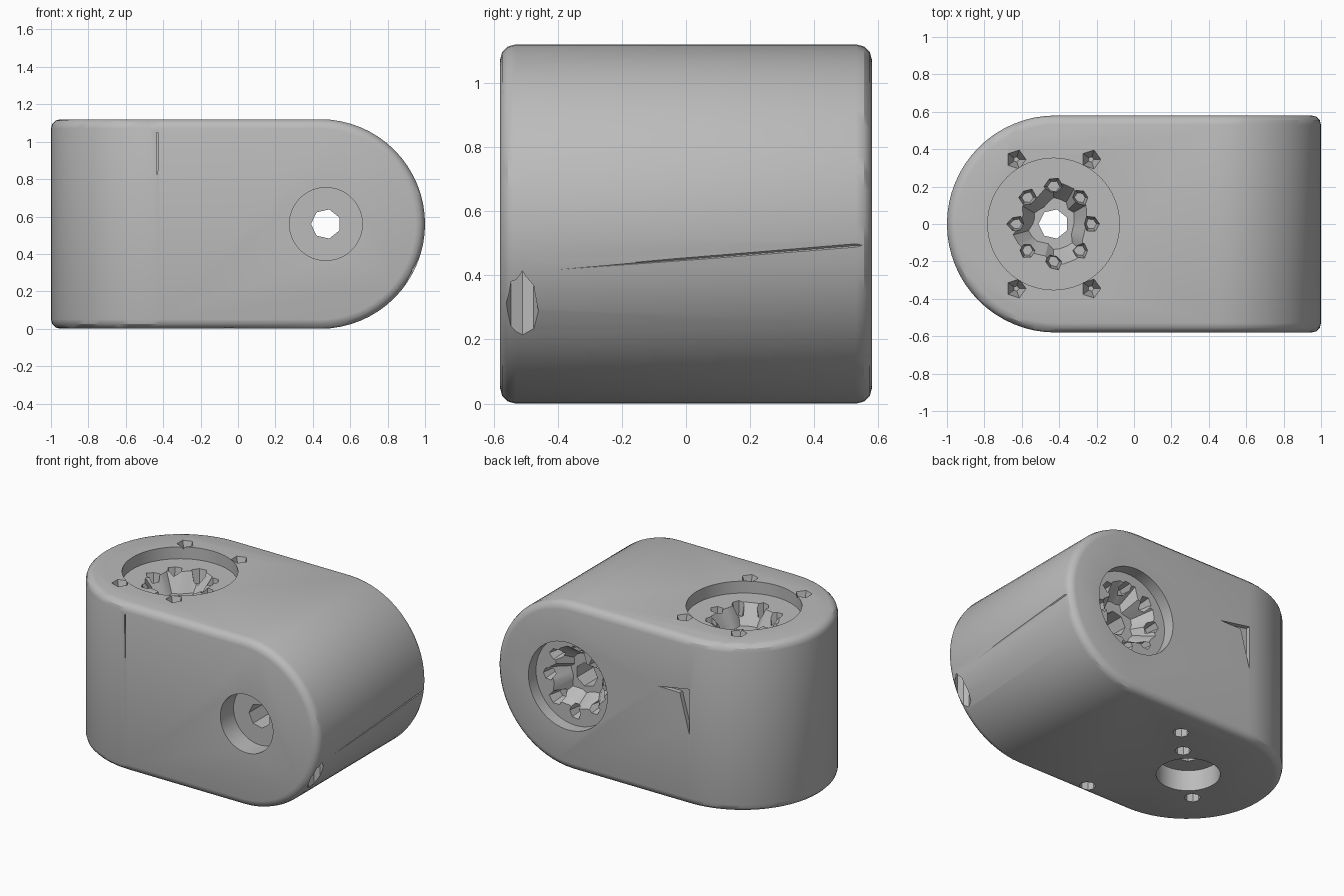
import bpy, bmesh, math, random
from mathutils import Matrix, Vector

random.seed(4)
if "Cube" in bpy.data.objects:
    bpy.data.objects.remove(bpy.data.objects["Cube"], do_unlink=True)

HALF_W, MID, HEIGHT = 0.58, 0.56, 1.12
VERT_X, HORIZ_X = -0.43, 0.47      # axes of the two joints

grey = bpy.data.materials.new("plain_grey")
grey.use_nodes = True
grey.diffuse_color = (0.5, 0.5, 0.5, 1)
grey.node_tree.nodes["Principled BSDF"].inputs["Base Color"].default_value = (0.5, 0.5, 0.5, 1)


def prism(name, outline, length, matrix=Matrix(), taper=1.0):
    """Extrude a 2D outline along local +z, scaling the far end by taper."""
    bm = bmesh.new()
    near = [bm.verts.new((x, y, 0)) for x, y in outline]
    far = [bm.verts.new((x * taper, y * taper, length)) for x, y in outline]
    bm.faces.new(near[::-1])
    bm.faces.new(far)
    n = len(near)
    for i in range(n):
        j = (i + 1) % n
        bm.faces.new((near[i], near[j], far[j], far[i]))
    bm.transform(matrix)
    bmesh.ops.recalc_face_normals(bm, faces=bm.faces)
    mesh = bpy.data.meshes.new(name)
    bm.to_mesh(mesh)
    bm.free()
    mesh.materials.append(grey)
    obj = bpy.data.objects.new(name, mesh)
    bpy.context.collection.objects.link(obj)
    return obj


def circle(r, n, cx=0, cy=0):
    return [(cx + r * math.cos(math.tau * i / n), cy + r * math.sin(math.tau * i / n))
            for i in range(n)]


def stadium(r, centre, flat_end, n=32):
    """Half round facing away from flat_end, with straight sides."""
    side = -1 if flat_end > centre else 1
    arc = [(centre + side * r * math.sin(math.pi * i / n), -r * math.cos(math.pi * i / n))
           for i in range(n + 1)]
    return arc + [(flat_end, r), (flat_end, -r)]


def apply(obj, kind, **settings):
    mod = obj.modifiers.new("step", kind)
    for key, value in settings.items():
        setattr(mod, key, value)
    bpy.ops.object.select_all(action="DESELECT")
    bpy.context.view_layer.objects.active = obj
    obj.select_set(True)
    bpy.ops.object.modifier_apply(modifier=mod.name)


def combine(obj, tool, operation="DIFFERENCE"):
    tool.hide_render = True
    apply(obj, "BOOLEAN", object=tool, operation=operation, solver="EXACT")
    bpy.data.objects.remove(tool, do_unlink=True)


# Housing: upright round end on one side, sideways round end on the other
UPRIGHT = Matrix.Translation((0, 0, -0.2))
SIDEWAYS = Matrix.Translation((0, 0.8, MID)) @ Matrix.Rotation(math.pi / 2, 4, "X")
housing = prism("joint_housing", stadium(HALF_W, HALF_W - 1, 1.3), 1.6, UPRIGHT)
combine(housing, prism("round_end", stadium(MID, 1 - MID, -1.3), 1.6, SIDEWAYS), "INTERSECT")
apply(housing, "BEVEL", width=0.05, segments=3, limit_method="ANGLE",
      angle_limit=math.radians(40), use_clamp_overlap=False)


def face_frame(origin, inward):
    """Frame whose +z points into the housing."""
    return Matrix.Translation(origin) @ Vector(inward).to_track_quat("Z", "Y").to_matrix().to_4x4()


def cut(frame, outline, depth, taper=1.0, start=0.0, offset=(0, 0)):
    """Cut a pocket down to the given depth; start is where its mouth lies."""
    m = frame @ Matrix.Translation((offset[0], offset[1], start))
    combine(housing, prism("cutter", outline, depth - start, m, taper))


def ragged(r, n):
    return [(x * k, y * k) for x, y in circle(r, n) for k in [random.uniform(0.8, 1.15)]]


def drive_socket(frame, radius):
    """Round recess, ragged crown pocket, ring of small pits."""
    cut(frame, circle(radius, 64), 0.08, start=-0.05)
    cut(frame, ragged(0.21, 24), 0.2, taper=0.6, start=0.07)
    for x, y in circle(0.2, 8):
        cut(frame, ragged(0.05, 6), 0.17, taper=0.6, start=0.06, offset=(x, y))


top = face_frame((VERT_X, 0, HEIGHT), (0, 0, -1))
back = face_frame((HORIZ_X, HALF_W, MID), (0, -1, 0))
bottom = face_frame((VERT_X, 0, 0), (0, 0, 1))
front = face_frame((HORIZ_X, -HALF_W, MID), (0, 1, 0))

drive_socket(top, 0.352)
drive_socket(back, 0.292)

# Plain round openings opposite the sockets, with bores right through
for frame in (bottom, front):
    cut(frame, circle(0.195, 48), 0.14, start=-0.05)
    cut(frame, circle(0.08, 7), 1.3, start=0.1)

# Screw pits at the corners of the top socket
for sx in (-1, 1):
    for sy in (-1, 1):
        pit = Matrix.Translation((VERT_X + sx * 0.2, sy * 0.345, HEIGHT + 0.02))
        cut(pit @ Matrix.Rotation(math.pi, 4, "X"), circle(0.06, 5), 0.13, taper=0.25)

# Screw holes underneath, the last one breaking out of the curved end
for x, y, depth in ((-0.07, 0.36, 0.2), (-0.22, 0.2, 0.2), (-0.63, -0.2, 0.2),
                    (-0.05, -0.5, 0.2), (0.93, -0.51, 0.52)):
    cut(Matrix.Translation((x, y, 0)), circle(0.05, 8), depth, start=-0.05)

# Thin groove across the curved end
groove = Matrix.Translation((1.0, -0.5, 0.41)) @ Vector((0, 1, 0.08)).to_track_quat("Z", "Y").to_matrix().to_4x4()
cut(groove, circle(0.02, 4), 1.2, taper=0.4)

# Shallow nicks in the front and back walls
cut(face_frame((0, 0.6, 0), (0, -1, 0)) @ Matrix(), [(0, 0), (0, 0.001), (0.001, 0)], 0.001)
nick_back = Matrix.Translation((0, HALF_W + 0.03, 0)) @ Matrix.Rotation(math.pi / 2, 4, "X")
cut(nick_back, [(-0.43, 0.48), (-0.36, 0.74), (-0.2, 0.74), (-0.43, 0.78)], 0.06)
nick_front = Matrix.Translation((0, -HALF_W + 0.03, 0)) @ Matrix.Rotation(math.pi / 2, 4, "X")
cut(nick_front, [(-0.43, 0.75), (-0.427, 1.05), (-0.437, 1.05)], 0.06)

bpy.ops.object.select_all(action="DESELECT")
housing.select_set(True)
bpy.context.view_layer.objects.active = housing
bpy.ops.object.shade_smooth_by_angle(angle=math.radians(30))
